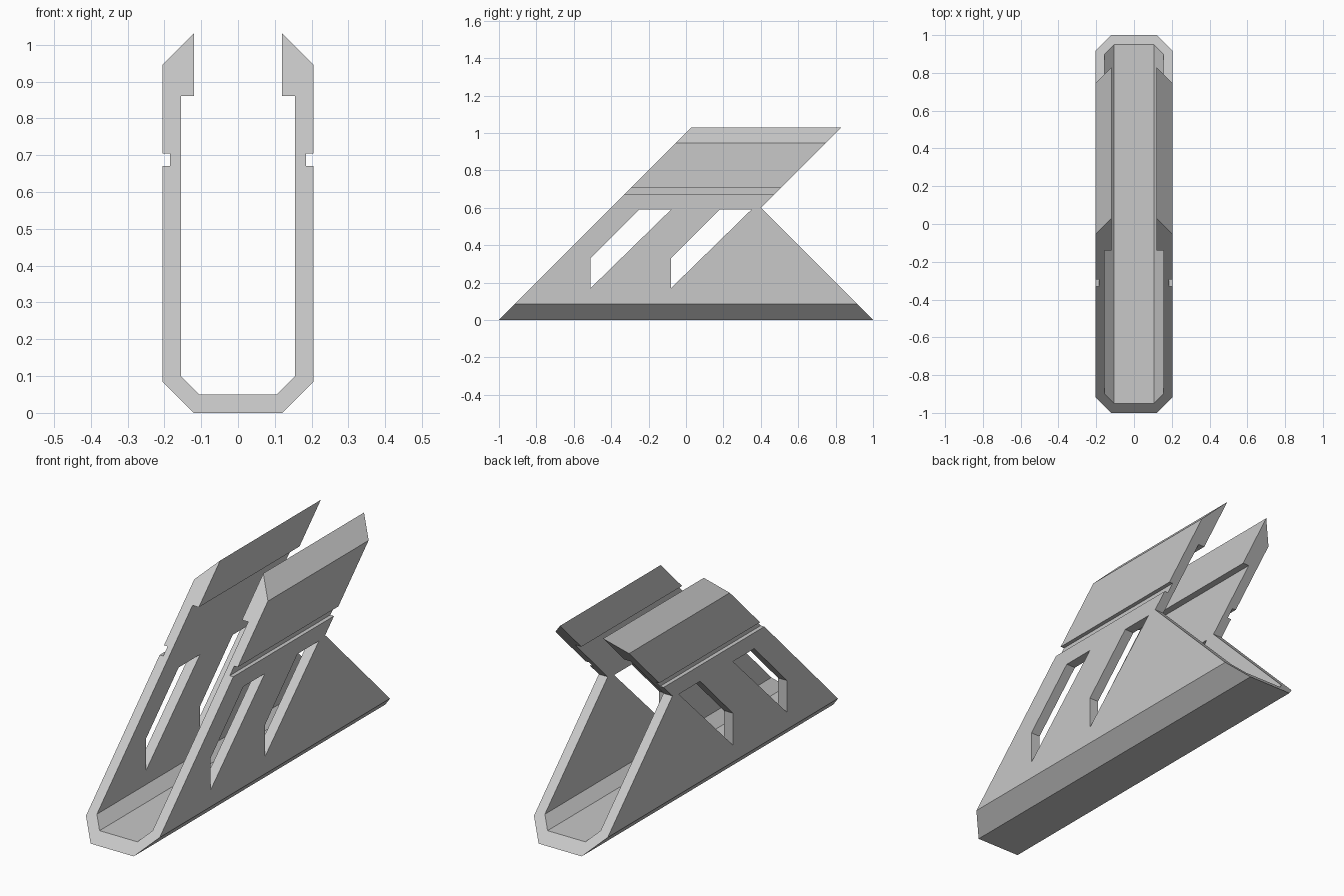
import bpy
import bmesh
from mathutils import Vector

if "Cube" in bpy.data.objects:
    bpy.data.objects.remove(bpy.data.objects["Cube"], do_unlink=True)

grey = bpy.data.materials.new("light grey")
grey.use_nodes = True
colour = (0.58, 0.58, 0.58, 1)
grey.diffuse_color = colour
grey.node_tree.nodes["Principled BSDF"].inputs["Base Color"].default_value = colour


def prism(name, points, direction):
    """Extrude a closed outline along a direction, centred on the origin."""
    bm = bmesh.new()
    d = Vector(direction)
    face = bm.faces.new([bm.verts.new(Vector(p) - d / 2) for p in points])
    ext = bmesh.ops.extrude_face_region(bm, geom=[face])["geom"]
    bmesh.ops.translate(bm, vec=d, verts=[v for v in ext if isinstance(v, bmesh.types.BMVert)])
    bmesh.ops.recalc_face_normals(bm, faces=bm.faces)
    mesh = bpy.data.meshes.new(name)
    bm.to_mesh(mesh)
    bm.free()
    mesh.materials.append(grey)
    obj = bpy.data.objects.new(name, mesh)
    bpy.context.collection.objects.link(obj)
    return obj


def boolean(obj, cutter, operation):
    """Apply a boolean and discard the cutter."""
    cutter.hide_render = True
    mod = obj.modifiers.new(operation.lower(), "BOOLEAN")
    mod.operation, mod.solver, mod.object = operation, "EXACT", cutter
    bpy.context.view_layer.objects.active = obj
    bpy.ops.object.modifier_apply(modifier=mod.name)
    bpy.data.objects.remove(cutter, do_unlink=True)


# Channel section: chamfered floor, grooved walls, thick bevelled lips
half = [(0.12, 0), (0.205, 0.085), (0.205, 0.67), (0.185, 0.67), (0.185, 0.705),
        (0.205, 0.705), (0.205, 0.945), (0.12, 1.03), (0.12, 0.86),
        (0.155, 0.86), (0.155, 0.1), (0.105, 0.05)]
section = [(x, 0, z) for x, z in half] + [(-x, 0, z) for x, z in reversed(half)]
stand = prism("channel_stand", section, (0, 3, 0))

# Side silhouette: sloping front, notched back
side = [(-1, 0), (1, 0), (0.4, 0.6), (0.9, 1.1), (0.1, 1.1)]
boolean(stand, prism("side_outline", [(0, y, z) for y, z in side], (1, 0, 0)), "INTERSECT")

# Two slanted windows through both walls
window = [(-0.51, 0.17), (-0.08, 0.59), (-0.25, 0.59), (-0.51, 0.33)]
for shift in (0, 0.43):
    boolean(stand, prism("window_cutter", [(0, y + shift, z) for y, z in window], (1, 0, 0)),
            "DIFFERENCE")
